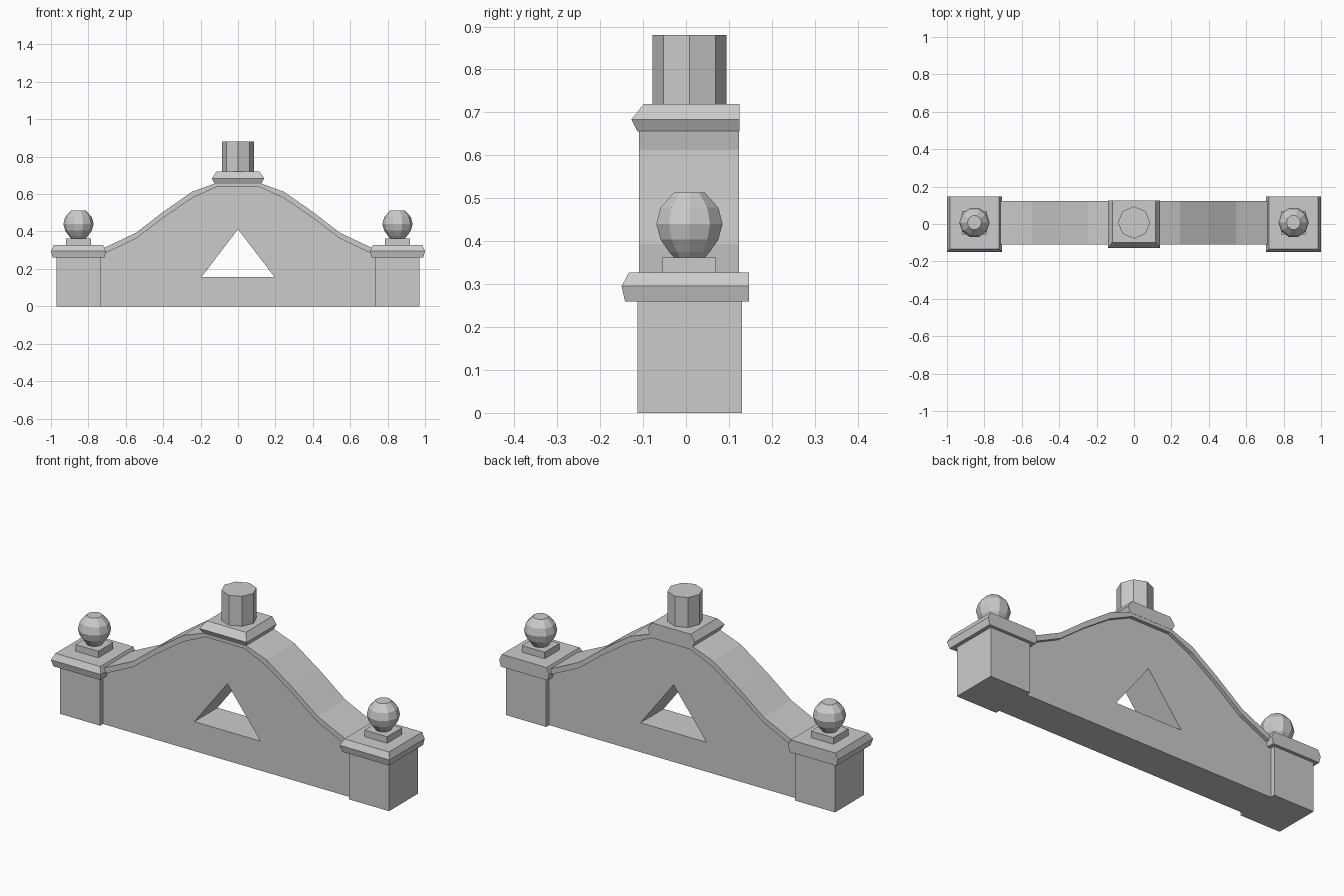
import bpy, bmesh, math

if "Cube" in bpy.data.objects:
    bpy.data.objects.remove(bpy.data.objects["Cube"])

YC = 0.008  # middle of the depth


def finish(name, bm):
    bmesh.ops.recalc_face_normals(bm, faces=bm.faces[:])
    me = bpy.data.meshes.new(name)
    bm.to_mesh(me)
    bm.free()
    ob = bpy.data.objects.new(name, me)
    bpy.context.collection.objects.link(ob)
    return ob


def loft(name, rings):
    """Skin consecutive rings of points and close both ends."""
    bm = bmesh.new()
    vs = [[bm.verts.new(p) for p in r] for r in rings]
    n = len(vs[0])
    for a, b in zip(vs, vs[1:]):
        for i in range(n):
            j = (i + 1) % n
            bm.faces.new((a[i], a[j], b[j], b[i]))
    bm.faces.new(vs[0][::-1])
    bm.faces.new(vs[-1])
    return finish(name, bm)


def prism(name, outline, y0, y1):
    """Front-view outline extruded along y."""
    return loft(name, [[(x, y, z) for x, z in outline] for y in (y0, y1)])


def slab(name, cx, layers):
    """Stack of rectangles: (half width, front y, back y, z)."""
    return loft(name, [[(cx - w, f, z), (cx + w, f, z), (cx + w, b, z), (cx - w, b, z)]
                       for w, f, b, z in layers])


def turned(name, cx, sides, profile):
    """Faceted round part from (radius, z) pairs."""
    return loft(name, [[(cx + r * math.cos(math.tau * i / sides),
                         YC + r * math.sin(math.tau * i / sides), z)
                        for i in range(sides)] for r, z in profile])


def mirrored(half):
    return [(-x, z) for x, z in half] + [(x, z) for x, z in reversed(half)]


# Curved slope lines, outer end to crest
upper = [(0.725, 0.308), (0.545, 0.393), (0.40, 0.505), (0.246, 0.612), (0.123, 0.657)]
lower = [(0.725, 0.277), (0.545, 0.362), (0.40, 0.473), (0.246, 0.578), (0.115, 0.638)]

# Gable wall with triangular opening
wall = prism("gable_wall", [(0.74, 0), (-0.74, 0), (-0.74, 0.275)] + mirrored(lower)
             + [(0.74, 0.275)], YC - 0.097, YC + 0.097)
cutter = prism("opening_cutter", [(-0.195, 0.157), (0.195, 0.157), (0, 0.412)], -0.3, 0.3)
cutter.hide_render = True
mod = wall.modifiers.new("opening", 'BOOLEAN')
mod.operation, mod.solver, mod.object = 'DIFFERENCE', 'EXACT', cutter
bpy.context.view_layer.objects.active = wall
bpy.ops.object.modifier_apply(modifier=mod.name)
bpy.data.objects.remove(cutter)

# Coping strip over the wall
prism("coping", mirrored(upper) + mirrored(lower)[::-1], YC - 0.118, YC + 0.116)

# Crest cap and octagonal finial
slab("crest_cap", 0, [(0.125, -0.113, 0.125, 0.655), (0.14, -0.127, 0.125, 0.684),
                      (0.115, -0.098, 0.125, 0.72)])
turned("crest_finial", 0, 8, [(0.086, 0.715), (0.086, 0.88)])

# End pillars with cap, plinth and ball
for side, s in (("left", -1), ("right", 1)):
    cx = s * 0.853
    slab(side + "_pillar", cx, [(0.118, -0.113, 0.13, 0), (0.118, -0.113, 0.13, 0.265)])
    slab(side + "_cap", cx, [(0.138, -0.142, 0.147, 0.26), (0.147, -0.15, 0.147, 0.295),
                             (0.132, -0.133, 0.147, 0.327)])
    slab(side + "_plinth", cx, [(0.067, -0.056, 0.07, 0.32), (0.067, -0.056, 0.07, 0.362)])
    turned(side + "_ball", cx, 10, [(0.038, 0.362), (0.05, 0.375), (0.071, 0.404), (0.081, 0.44),
                                    (0.071, 0.478), (0.038, 0.513)])
